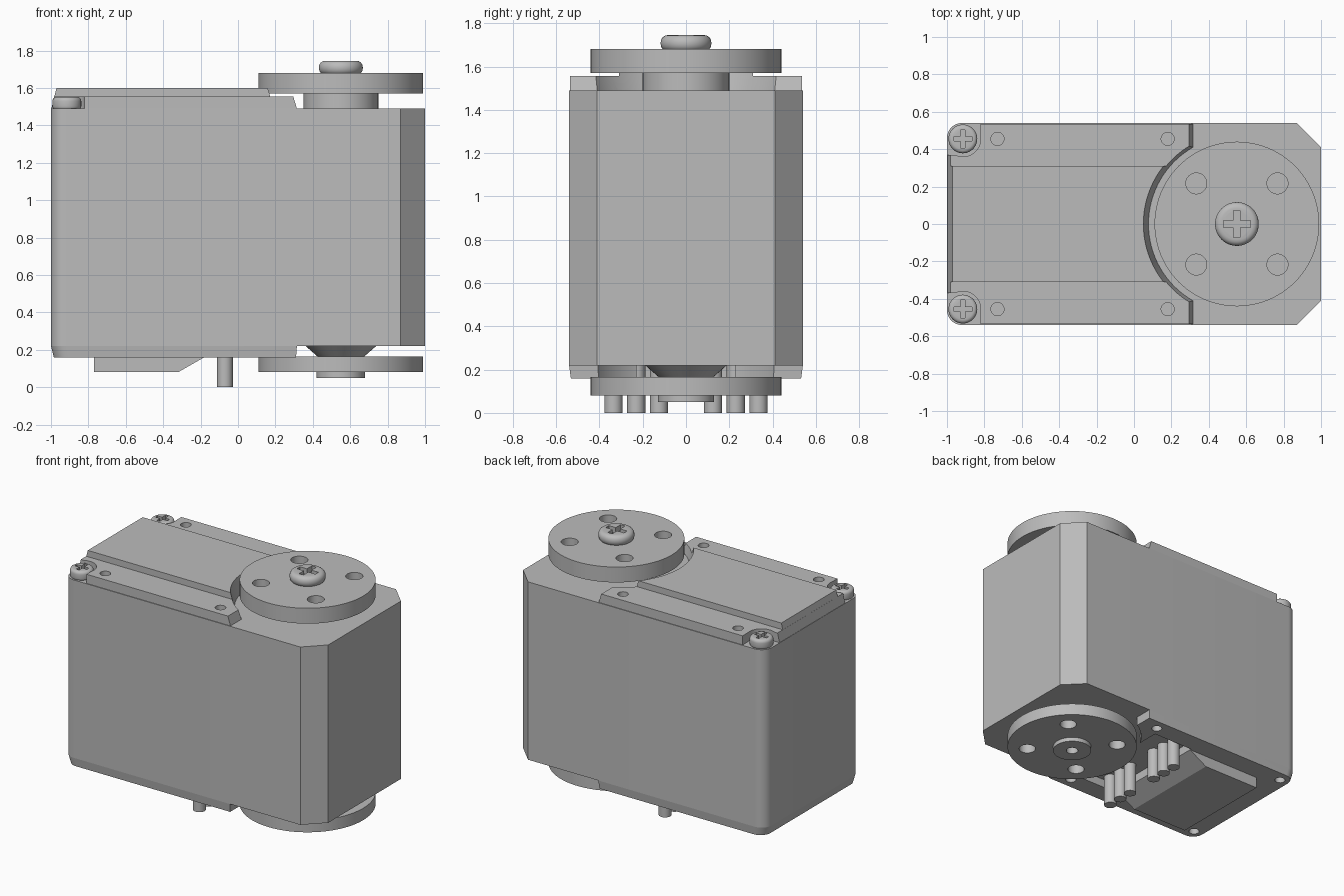
import bpy, bmesh, math
from mathutils import Vector, Matrix

cube = bpy.data.objects.get("Cube")
if cube:
    bpy.data.objects.remove(cube, do_unlink=True)

grey = bpy.data.materials.new("housing_grey")
grey.use_nodes = True
colour = (0.5, 0.5, 0.5, 1)
grey.diffuse_color = colour
grey.node_tree.nodes["Principled BSDF"].inputs["Base Color"].default_value = colour

HX = 0.55    # output axis position
SX, SY = -0.915, 0.455    # corner screw position


def finish(name, bm):
    bmesh.ops.recalc_face_normals(bm, faces=bm.faces)
    mesh = bpy.data.meshes.new(name)
    bm.to_mesh(mesh)
    bm.free()
    mesh.materials.append(grey)
    ob = bpy.data.objects.new(name, mesh)
    bpy.context.collection.objects.link(ob)
    return ob


def extrude(name, pts, lo, hi, axis="z", taper=1):
    """Extrude an outline along z (xy points) or along y (xz points)."""
    def place(p, d):
        return (p[0], p[1], d) if axis == "z" else (p[0], d, p[1])
    bm = bmesh.new()
    a = [bm.verts.new(place((p[0] * taper, p[1] * taper), lo)) for p in pts]
    b = [bm.verts.new(place(p, hi)) for p in pts]
    bm.faces.new(a)
    bm.faces.new(b)
    for i in range(len(pts)):
        j = (i + 1) % len(pts)
        bm.faces.new((a[i], a[j], b[j], b[i]))
    return finish(name, bm)


def box(name, x0, x1, y0, y1, z0, z1):
    return extrude(name, [(x0, y0), (x1, y0), (x1, y1), (x0, y1)], z0, z1)


def cylinder(name, x, y, z0, z1, r, r_top=None, n=48):
    bm = bmesh.new()
    bmesh.ops.create_cone(bm, cap_ends=True, segments=n, radius1=r,
                          radius2=r if r_top is None else r_top, depth=z1 - z0,
                          matrix=Matrix.Translation((x, y, (z0 + z1) / 2)))
    return finish(name, bm)


def activate(ob):
    bpy.ops.object.select_all(action="DESELECT")
    ob.select_set(True)
    bpy.context.view_layer.objects.active = ob


def combine(ob, others, op="DIFFERENCE"):
    activate(ob)
    for other in others:
        mod = ob.modifiers.new("boolean", "BOOLEAN")
        mod.operation, mod.object, mod.solver = op, other, "EXACT"
        bpy.ops.object.modifier_apply(modifier=mod.name)
        bpy.data.objects.remove(other, do_unlink=True)


def smooth(ob):
    activate(ob)
    bpy.ops.object.shade_smooth_by_angle(angle=math.radians(35))


def rounded_left(right, r=0.08, w=0.54):
    """Outline whose -x corners are rounded; right holds the +x corner points."""
    arc = [(-1 + r - r * math.sin(t), w - r + r * math.cos(t))
           for t in (math.pi / 2 * i / 8 for i in range(9))]
    return arc + [(x, -y) for x, y in reversed(arc)] + right


# Main housing with chamfered +x corners
body = extrude("main_housing", rounded_left(
    [(0.87, -0.54), (1, -0.41), (1, 0.41), (0.87, 0.54)]), 0.22, 1.49)
smooth(body)

# Top cover: low side rails, raised middle, round clearance, screw pockets
lid = extrude("top_cover", [(-1, 1.48), (0.318, 1.48), (0.295, 1.555), (-0.982, 1.555)],
              -0.535, 0.535, "y")
combine(lid, [extrude("ridge", [(-1, 1.48), (0.3, 1.48), (0.3, 1.6), (-0.97, 1.6)],
                      -0.31, 0.31, "y")], "UNION")
cuts = [cylinder("clearance", HX, 0, 1.46, 1.62, 0.465, 0.505, 96)]
for s in (-1, 1):
    cuts.append(cylinder("pocket", SX, s * SY, 1.4, 1.7, 0.095))
    y = sorted((s * 0.37, s * 0.7))
    cuts.append(box("pocket_side", -1.2, SX, *y, 1.41, 1.71))
    y = sorted((s * SY, s * 0.72))
    cuts.append(box("pocket_end", -1.22, -0.822, *y, 1.42, 1.72))
    for x in (-0.73, 0.18):
        cuts.append(cylinder("rail_hole", x, s * SY, 1.5, 1.6, 0.035, n=24))
combine(lid, cuts)
smooth(lid)

# Bottom cover with pin slot, round clearance and screw holes
base = extrude("bottom_cover", rounded_left([(0.315, -0.54), (0.315, 0.54)]),
               0.16, 0.22, taper=0.985)
cuts = [cylinder("clearance", HX, 0, 0.1, 0.3, 0.47, n=96),
        box("pin_slot", -0.18, 0.14, -0.39, 0.39, 0.11, 0.31)]
for s in (-1, 1):
    for x in (SX, 0.18):
        cuts.append(cylinder("screw_hole", x, s * SY, 0.12, 0.21, 0.035, n=24))
combine(base, cuts)
smooth(base)

# Sloped bulge under the bottom cover
extrude("bottom_bulge", [(-0.77, 0.18), (-0.77, 0.08), (-0.32, 0.08), (-0.18, 0.16),
                         (-0.18, 0.18)], -0.38, 0.38, "y")

# Connector pins in two groups of three
for s in (-1, 1):
    for i in range(3):
        smooth(cylinder("connector_pin", -0.07, s * (0.125 + 0.105 * i),
                        0, 0.23, 0.042, n=24))


def horn(name, z0, z1, extra=()):
    disc = cylinder(name, HX, 0, z0, z1, 0.44, n=96)
    holes = [cylinder("horn_hole", HX + a * 0.217, b * 0.217, z0 - 0.1, z1 + 0.1, 0.056, n=32)
             for a in (-1, 1) for b in (-1, 1)]
    combine(disc, holes + list(extra))
    smooth(disc)


# Upper and lower round horns with their hubs
horn("upper_horn", 1.57, 1.68)
smooth(cylinder("upper_hub", HX, 0, 1.48, 1.58, 0.2))
horn("lower_horn", 0.08, 0.165, [cylinder("bore", HX, 0, 0, 0.13, 0.04, n=24)])
smooth(cylinder("lower_hub", HX, 0, 0.16, 0.23, 0.12, 0.2))
boss = cylinder("lower_boss", HX, 0, 0.05, 0.085, 0.13)
combine(boss, [cylinder("bore", HX, 0, 0, 0.13, 0.04, n=24)])
smooth(boss)


def screw(name, x, y, z0, z1, r):
    """Round-edged screw head with a cross recess."""
    head = cylinder(name, x, y, z0, z1, r)
    activate(head)
    mod = head.modifiers.new("round", "BEVEL")
    mod.width, mod.segments, mod.angle_limit = r * 0.28, 4, math.radians(60)
    mod.limit_method = "ANGLE"
    bpy.ops.object.modifier_apply(modifier=mod.name)
    a, b = r * 0.62, r * 0.15
    combine(head, [box("slot", x - a, x + a, y - b, y + b, z1 - 0.04, z1 + 0.1),
                   box("slot", x - b, x + b, y - a, y + a, z1 - 0.04, z1 + 0.11)])
    smooth(head)


screw("horn_screw", HX, 0, 1.67, 1.745, 0.117)
for s in (-1, 1):
    screw("corner_screw", SX, s * SY, 1.48, 1.552, 0.077)
